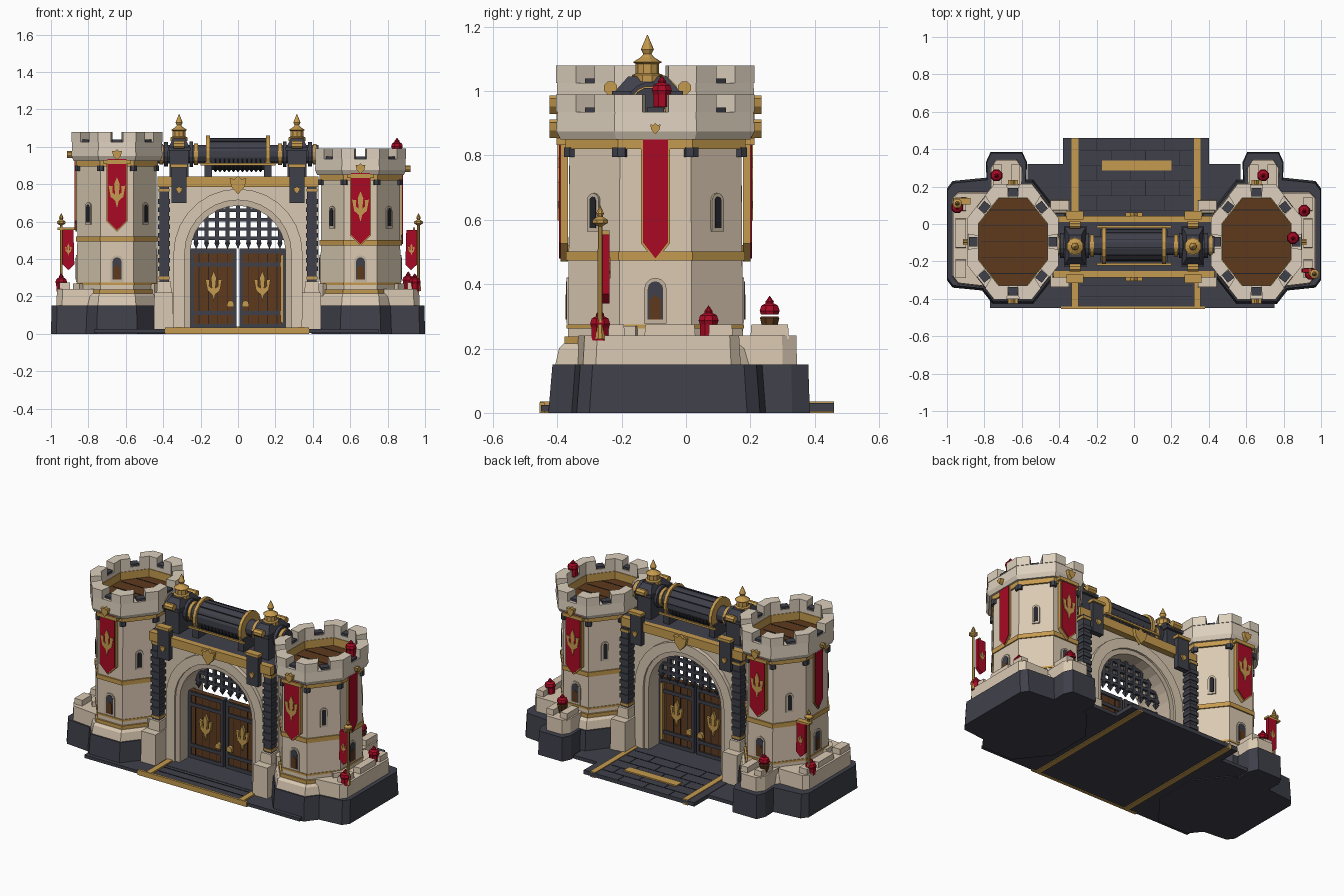
import bpy, bmesh, math
from mathutils import Matrix, Vector

cube = bpy.data.objects.get("Cube")
if cube:
    bpy.data.objects.remove(cube, do_unlink=True)


def material(name, hexcode):
    rgb = [int(hexcode[i:i + 2], 16) / 255 for i in (0, 2, 4)]
    lin = [c / 12.92 if c < 0.04 else ((c + 0.055) / 1.055) ** 2.4 for c in rgb] + [1]
    m = bpy.data.materials.new(name)
    m.use_nodes = True
    m.diffuse_color = lin
    m.node_tree.nodes["Principled BSDF"].inputs["Base Color"].default_value = lin
    return m


STONE = material("pale stone", "DAC9B2")
CROWN = material("light stone", "DDD0BD")
TRIM = material("shaded stone", "C6B6A1")
DARK = material("slate", "3F404A")
SEAM = material("dark seam", "24252C")
GOLD = material("brass", "C59A4E")
RED = material("crimson", "A80A24")
WOOD = material("brown wood", "5E3A1D")


def finish(name, bm, mat):
    bmesh.ops.recalc_face_normals(bm, faces=bm.faces)
    mesh = bpy.data.meshes.new(name)
    bm.to_mesh(mesh)
    bm.free()
    mesh.materials.append(mat)
    ob = bpy.data.objects.new(name, mesh)
    bpy.context.collection.objects.link(ob)


def slab(name, pts, depth, mat, frame=Matrix(), taper=1):
    """Extrude a 2D outline along the local z of a frame."""
    bm = bmesh.new()
    mid = sum((Vector(p) for p in pts), Vector((0, 0))) / len(pts)
    low = [bm.verts.new(frame @ Vector((*p, 0))) for p in pts]
    top = [bm.verts.new(frame @ Vector((*(mid + (Vector(p) - mid) * taper), depth))) for p in pts]
    bm.faces.new(low)
    bm.faces.new(top)
    for i in range(len(pts)):
        j = (i + 1) % len(pts)
        bm.faces.new((low[i], low[j], top[j], top[i]))
    finish(name, bm, mat)


def rect(x0, x1, y0, y1):
    return [(x0, y0), (x1, y0), (x1, y1), (x0, y1)]


def box(name, x0, x1, y0, y1, z0, z1, mat, taper=1):
    slab(name, rect(x0, x1, y0, y1), z1 - z0, mat, Matrix.Translation((0, 0, z0)), taper)


def lathe(name, loc, profile, mat, sides=10, sy=1, axis="Z", closed=False):
    """Turn (apothem, height) pairs around an axis."""
    bm = bmesh.new()
    rings = []
    for r, h in profile:
        r = max(r, 0.001) / math.cos(math.pi / sides)
        ring = []
        for k in range(sides):
            a = math.tau * (k + 0.5) / sides
            p = Vector((r * math.cos(a), r * math.sin(a) * sy, h))
            if axis == "X":
                p = Vector((p.z, p.x, p.y))
            ring.append(bm.verts.new(p + Vector(loc)))
        rings.append(ring)
    for a, b in zip(rings, rings[1:] + rings[:1] if closed else rings[1:]):
        for k in range(sides):
            j = (k + 1) % sides
            bm.faces.new((a[k], a[j], b[j], b[k]))
    if not closed:
        bm.faces.new(rings[0])
        bm.faces.new(rings[-1])
    finish(name, bm, mat)


def facing(origin, tangent):
    """Frame standing upright on a wall, looking outward."""
    t, up = Vector(tangent).normalized(), Vector((0, 0, 1))
    n = t.cross(up)
    return Matrix.Translation(origin) @ Matrix((t, up, n)).transposed().to_4x4()


def front(y, x=0, z=0):
    return facing((x, y, z), (1, 0, 0))


def back(y, x=0, z=0):
    return facing((x, y, z), (-1, 0, 0))


def arch(r, spring, base=0.01, steps=14):
    arc = [(r * math.cos(math.pi * i / steps), spring + r * math.sin(math.pi * i / steps)) for i in range(steps + 1)]
    return [(r, base)] + arc + [(-r, base)]


def mirrored(half, s=1):
    return [(x * s, z * s) for x, z in half] + [(-x * s, z * s) for x, z in reversed(half) if x > 0]


def emblem(s):
    return mirrored([(0, -1.1), (.12, -.6), (.45, -.3), (.6, .5), (.3, .45), (.32, 0), (.13, -.15), (.2, .6), (0, 1.1)], s)


def shield(s):
    return mirrored([(0, -1.2), (.8, -.3), (1, .7), (.4, .6), (0, 1)], s)


# ---------------------------------------------------------------- towers
CY, SY = -0.095, 1.27


def corner(cx, r, k):
    a, r = math.tau * (k + 0.5) / 8, r / math.cos(math.pi / 8)
    return Vector((cx + r * math.cos(a), CY + r * SY * math.sin(a)))


def wall(cx, r, k, z):
    a, b = corner(cx, r, k - 1), corner(cx, r, k)
    return facing((*((a + b) / 2), z), (*(b - a), 0))


def corner_block(name, cx, r0, r1, k, t, z0, z1, mat):
    out = [corner(cx, r1, k).lerp(corner(cx, r1, k + d), t if d else 0) for d in (-1, 0, 1)]
    inn = [corner(cx, r0, k).lerp(corner(cx, r0, k + d), t if d else 0) for d in (1, 0, -1)]
    slab(name, out + inn, z1 - z0, mat, Matrix.Translation((0, 0, z0)))


def tower(side, cx, top, crown, band):
    out = 1 if cx > 0 else -1
    outer = 0 if cx > 0 else 4
    ring = lambda part, prof, mat, closed=False: lathe(f"{side}_{part}", (cx, CY, 0), prof, mat, 8, SY, closed=closed)
    # plinth, shaft and bands
    ring("plinth", [(.262, 0), (.252, .15)], DARK)
    ring("plinth_course", [(.245, .15), (.236, .2), (.225, .215)], STONE)
    ring("shaft", [(.214, .2), (.21, crown)], STONE)
    for z, h, r in ((.213, .024, .223), (.262, .012, .217), (band - .012, .028, .219), (crown - .035, .03, .22)):
        ring("brass_band", [(r, z), (r, z + h)], GOLD)
    # crown with wooden floor
    rim, floor = top - .055, top - .13
    ring("crown", [(.232, crown - .005), (.243, crown + .02), (.24, rim), (.185, rim), (.185, crown - .005)], CROWN, True)
    ring("crown_lining", [(.188, floor - .02), (.188, floor + .05), (.182, floor + .05), (.182, floor - .02)], GOLD, True)
    ring("crown_floor", [(.188, floor - .03), (.188, floor)], WOOD)
    for i in range(-2, 3):
        y = CY + i * .085
        w = .17 - .03 * max(0, abs(i) - 1)
        box(f"{side}_floor_seam", cx - w, cx + w, y - .002, y + .002, floor, floor + .002, SEAM)
    for k in range(8):
        corner_block(f"{side}_merlon", cx, .185, .243, k, .34, rim, top, CROWN)
        corner_block(f"{side}_corbel", cx, .205, .224, k, .1, crown - .06, crown - .03, DARK)
        slab(f"{side}_crown_sill", rect(-.026, .026, 0, .014), .045, DARK, wall(cx, .19, k, rim))
    # arrow slits on the diagonals, arched windows on the main faces
    for k in range(8):
        if k % 2:
            w, spring, z = .012, .085, band + .09
        else:
            w, spring, z = .024, .095, .29
        slab(f"{side}_window_frame", arch(w + .011, spring, -.012, 6), .008, TRIM, wall(cx, .211, k, z))
        slab(f"{side}_window", arch(w, spring, 0, 6), .01, SEAM if k % 2 else DARK, wall(cx, .211, k, z))
        if k % 2 == 0:
            slab(f"{side}_shutter", arch(w * .75, .06, 0, 2), .012, WOOD, wall(cx, .211, k, z))
    # banners on front, back and outer faces
    for k in (2, 6, outer):
        main = k != outer
        w, h = .051 if main else .039, .33
        out_by = .024 if main else .009
        cloth = [(-w, 0), (0, -.05), (w, 0), (w, h), (-w, h)]
        edge = [(-w - .006, -.003), (0, -.059), (w + .006, -.003), (w + .006, h), (-w - .006, h)]
        z = crown - .325
        slab(f"{side}_banner_edge", edge, out_by, GOLD, wall(cx, .214, k, z))
        slab(f"{side}_banner", cloth, out_by + .004, RED, wall(cx, .214, k, z))
        if main:
            slab(f"{side}_banner_rod", rect(-w - .02, w + .02, -.01, .012), .036, GOLD, wall(cx, .214, k, crown - .012))
            slab(f"{side}_banner_emblem", emblem(.075), .032, GOLD, wall(cx, .214, k, z + .15))
        slab(f"{side}_crown_badge", shield(.026 if main else .016), .03, GOLD, wall(cx, .236, k, crown + .03))
    # outer and rear bastions, with a parapet on the plinth
    x0, x1, c = cx + out * .12, out * 1.0, out * .03
    b = cx + out * .035
    side_pts = [(x0, -.36), (x1 - c, -.34), (x1, -.3), (x1, .19), (x1 - c, .23), (x0, .25)]
    side_top = [(x0, -.34), (x1 - c * 2, -.32), (x1 - c, -.28), (x1 - c, .14), (x1 - c * 2, .17), (x0, .17)]
    rear_pts = [(b - .1, .06), (b + .1, .06), (b + .11, .33), (b + .085, .385), (b - .085, .385), (b - .11, .33)]
    rear_top = [(b - .08, .06), (b + .08, .06), (b + .085, .3), (b + .055, .345), (b - .055, .345), (b - .085, .3)]
    for part, pts, upper in (("outer", side_pts, side_top), ("rear", rear_pts, rear_top)):
        slab(f"{side}_{part}_bastion_foot", pts, .15, DARK, taper=.96)
        slab(f"{side}_{part}_bastion", upper, .09, STONE, Matrix.Translation((0, 0, .15)), .98)
    for y0, y1 in ((-.29, -.19), (-.13, .03), (.07, .145)):
        box(f"{side}_outer_parapet", cx + out * .25, x1 - out * .045, y0, y1, .23, .275, STONE, .95)
    for dx in (-.048, .048):
        box(f"{side}_rear_parapet", b + dx - .025, b + dx + .025, .2, .32, .23, .275, STONE, .95)
    for k in (4, 7):
        corner_block(f"{side}_plinth_merlon", cx, .21, .235, k, .25, .2, .27, STONE)


tower("right_tower", -.647, 1.08, .93, .505)
tower("left_tower", .655, .99, .855, .485)

# ---------------------------------------------------------------- ground
box("front_slab", -.77, .75, -.45, .1, .005, .025, DARK)
box("middle_slab", -.57, .57, -.3, .32, .005, .027, DARK)
box("rear_slab", -.38, .4, 0, .46, .005, .03, DARK)
for x in (-.315, .338):
    box("road_strip", x - .018, x + .018, -.453, .46, 0, .035, GOLD)
box("front_edge_strip", -.39, .38, -.455, -.44, 0, .033, GOLD)
for i in range(5):
    y = .07 + .08 * i
    box("paving_seam", -.29, .31, y, y + .003, .03, .032, SEAM)
    for j in range(3):
        x = -.2 + .18 * j + .08 * (i % 2)
        box("paving_seam", x, x + .003, y, y + .08 if i < 4 else .46, .03, .032, SEAM)
for y in (-.39, -.33):
    box("paving_seam", -.29, .31, y, y + .003, .027, .029, SEAM)
box("road_plaque", -.17, .2, .285, .34, .03, .038, GOLD)

# ---------------------------------------------------------------- gatehouse
SPRING = .43
gate = [(-.43, .01), (-.43, .8), (.43, .8), (.43, .01)] + arch(.265, SPRING)
slab("gate_wall", gate, .21, STONE, front(0))
for name, r0, r1, y, d, mat in (("outer_arch", .285, .345, .025, .26, STONE), ("inner_arch", .255, .295, .012, .235, TRIM)):
    slab(name, arch(r1, SPRING) + arch(r0, SPRING)[::-1], d, mat, front(y))
box("gate_deck", -.43, .43, -.25, .01, .79, .84, DARK)
for y in (-.265, .022):
    box("deck_beam", -.43, .43, y - .02, y + .02, .785, .84, GOLD)
for place, y in ((front, -.285), (back, .042)):
    slab("keystone_shield", shield(.045), .02, GOLD, place(y, z=.8))

for s in (-1, 1):
    # pillars and pedestals beside the arch
    for y, e in ((-.24, -1), (.03, 1)):
        x = s * .395
        box("pedestal", x - .055, x + .05, min(y, y + e * .07) - .03, max(y, y + e * .07) + .03, .01, .22, STONE, .95)
        box("pedestal_cap", x - .04, x + .04, y - .045, y + .045, .22, .28, STONE, .9)
        box("pillar", x - .026, x + .026, y - .026, y + .026, .28, .785, DARK)
        for z in (.29, .76):
            box("pillar_ring", x - .03, x + .03, y - .03, y + .03, z, z + .015, GOLD)
        for i in range(9):
            box("pillar_link", x - .032, x + .032, y - .032, y + .032, .335 + i * .045, .36 + i * .045, DARK)
    # winch posts with spires
    x = s * .315
    box("winch_post", x - .05, x + .05, -.215, -.025, .84, .99, DARK)
    box("winch_post_cap", x - .06, x + .06, -.23, -.01, .98, 1.0, DARK)
    box("winch_post_roof", x - .055, x + .055, -.22, -.02, 1.0, 1.045, DARK, .6)
    lathe("spire", (x, -.12, 0), [(.045, 1.03), (.045, 1.05), (.035, 1.055), (.035, 1.085), (.043, 1.09), (.02, 1.105),
                                 (.012, 1.115), (.019, 1.13), (0, 1.175)], GOLD)
    for y in (-.235, -.005):
        lathe("post_scroll", (x, y, 1.01), [(.02, -.03), (.02, .03)], GOLD, 8, axis="X")
    for place, y in ((front, -.27), (back, .025)):
        slab("hanging_plate", rect(-.04, .04, 0, .2), .035, DARK, place(y, x, .7))
        slab("plate_badge", shield(.018), .045, GOLD, place(y, x, .77))
        slab("plate_cap", rect(-.046, .046, 0, .018), .045, GOLD, place(y, x, .89))

# winch drum and axle
AX = (0, -.115, .96)
lathe("winch_axle", AX, [(.05, -.43), (.05, .43)], DARK, 12, axis="X")
lathe("winch_drum", AX, [(.085, -.15), (.085, .15)], DARK, 16, axis="X")
rope = (0, AX[1], AX[2] - .014)
for i in range(11):
    x = -.12 + i * .024
    lathe("rope_coil", rope, [(.074, x - .008), (.083, x), (.074, x + .008)], SEAM, 16, axis="X")
for x, r, mat in ((.16, .1, GOLD), (.225, .058, GOLD), (.25, .068, DARK), (.385, .066, DARK), (.41, .055, GOLD)):
    for s in (-1, 1):
        lathe("winch_flange", AX, [(r, s * x - .01), (r, s * x + .01)], mat, 16, axis="X")
for s in (-1, 1):
    box("drum_cradle", s * .16 - .02, s * .16 + .02, -.2, -.03, .84, .92, DARK)
    box("drum_rail", -.2, .2, -.115 + s * .1 - .006, -.115 + s * .1 + .006, .9, .912, GOLD)
for a in range(-1, 6):
    t = math.pi * (a + .25) / 6
    y, z = AX[1] + .086 * math.cos(t), AX[2] + .086 * math.sin(t)
    box("drum_batten", -.15, .15, y - .002, y + .002, z - .002, z + .002, SEAM)

# ---------------------------------------------------------------- doors and portcullis
for s in (-1, 1):
    a, b = sorted((s * .008, s * .256))
    box("door_leaf", a, b, -.13, -.1, .03, .455, WOOD)
    for z in (.03, .1, .36, .43):
        box("door_strap", a, b, -.138, -.092, z, z + .022, DARK)
    for x in (s * .018, s * .246):
        box("door_stile", x - .01, x + .01, -.138, -.092, .03, .455, DARK)
    for i in range(1, 5):
        x = s * (.008 + i * .05)
        box("plank_seam", x - .002, x + .002, -.132, -.098, .03, .455, SEAM)
    for place, y in ((front, -.13), (back, -.1)):
        slab("door_emblem", emblem(.075), .016, GOLD, place(y, s * .13, .255))
        slab("door_handle", arch(.018, 0, -.018, 6), .018, GOLD, place(y, s * .04, .16))
box("door_hinge", .227, .24, -.143, -.087, .06, .42, GOLD)
for i in range(-4, 5):
    x = i * .056
    lathe("portcullis_bar", (x, -.075, 0), [(0, .455), (.014, .485), (.01, .49), (.01, SPRING + math.sqrt(.075 - x * x))], DARK, 4)
for z in (.51, .56, .61, .66):
    w = math.sqrt(.073 - (z - SPRING) ** 2)
    box("portcullis_rail", -w, w, -.084, -.066, z - .009, z + .009, DARK)

# ---------------------------------------------------------------- flags and red finials
for name, x, y in (("left_flag", .965, -.267), ("right_flag", -.945, .11)):
    s = -1 if x > 0 else 1
    lathe(name + "_pole", (x, y, 0), [(.014, .23), (.008, .3), (.007, .58), (.024, .59), (.024, .6), (.008, .61), (.012, .62), (0, .645)], GOLD, 8)
    box(name + "_arm", x - .02, x + .02 + s * .05, y - .006, y + .03, .555, .567, GOLD)
    cloth = [(s * .008, .37), (s * .04, .34), (s * .07, .37), (s * .065, .555), (s * .008, .555)]
    slab(name + "_cloth", cloth, .022, RED, front(y + .03, x))
    slab(name + "_emblem", emblem(.03), .028, GOLD, front(y + .033, x + s * .038, .45))
bud = [(.026, -.03), (.027, .01), (.031, .022), (.026, .038), (.012, .046), (.013, .051), (0, .068)]
for x, y, z in ((.91, .07, .265), (.945, -.267, .255), (-.945, .09, .255), (.85, -.075, .98)):
    lathe("red_finial", (x, y, z), bud, RED, 8)
for x in (-.735, .69):
    lathe("finial_cup", (x, .26, .275), [(.016, -.04), (.03, .02), (.026, .025)], WOOD, 8)
    lathe("red_finial", (x, .26, .295), bud[1:], RED, 8)
